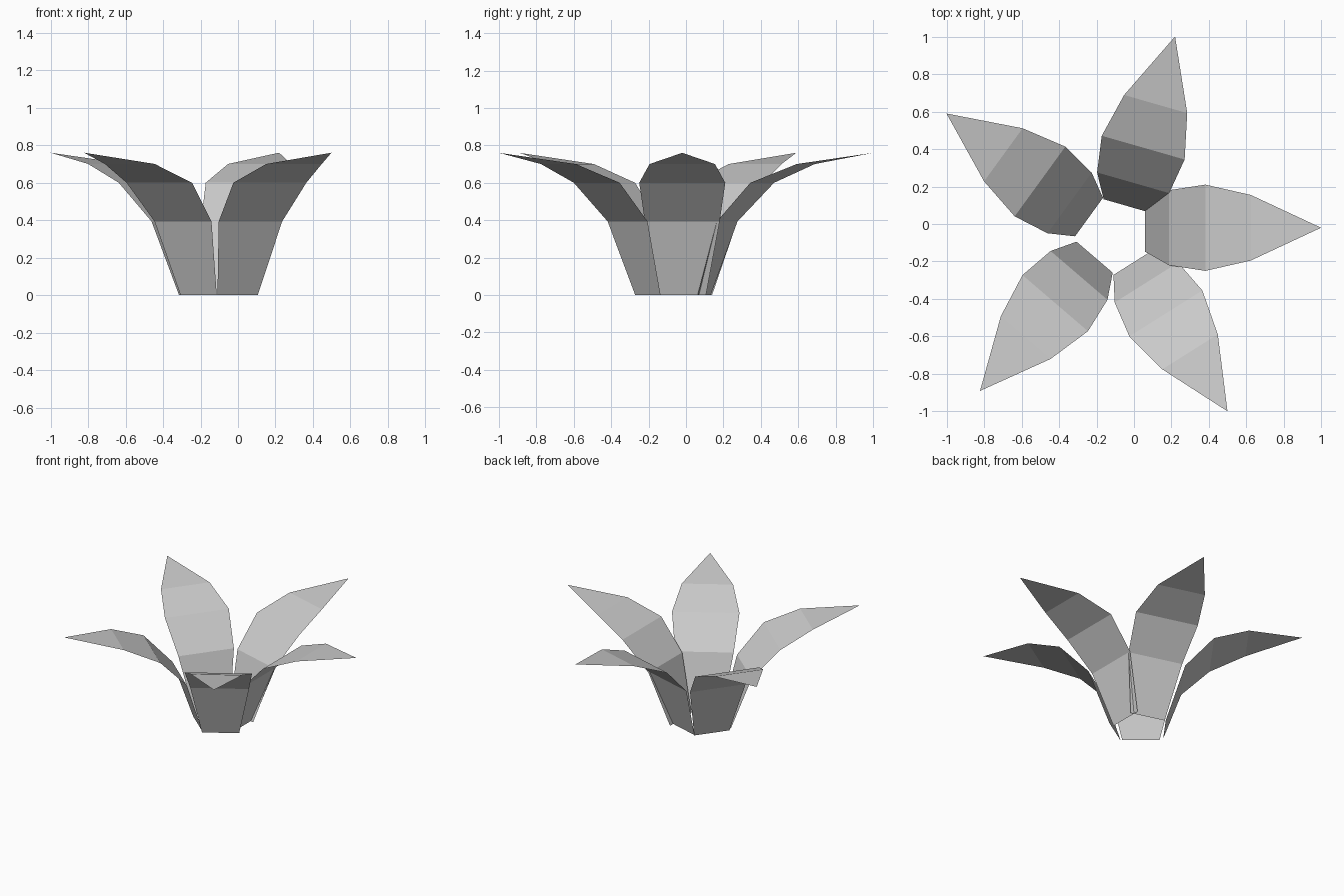
import bpy
import bmesh
from math import radians
from mathutils import Matrix

cube = bpy.data.objects.get("Cube")
if cube:
    bpy.data.objects.remove(cube, do_unlink=True)

# Plain grey for every petal
grey = bpy.data.materials.new("petal_grey")
grey.use_nodes = True
colour = (0.6, 0.6, 0.6, 1)
grey.diffuse_color = colour
grey.node_tree.nodes["Principled BSDF"].inputs["Base Color"].default_value = colour

# Petal cross-rows: distance outward, height, half width
ROWS = [(0, 0, 0.127), (0.128, 0.393, 0.2), (0.323, 0.6, 0.23), (0.565, 0.7, 0.175)]
TIP = (0.94, 0.76)


def add_petal(name, x, y, angle):
    """Single-sheet folded petal, growing outward from its base at (x, y)."""
    bm = bmesh.new()
    rows = [(bm.verts.new((d, w, z)), bm.verts.new((d, -w, z))) for d, z, w in ROWS]
    for (l0, r0), (l1, r1) in zip(rows, rows[1:]):
        bm.faces.new((l0, r0, r1, l1))
    tip = bm.verts.new((TIP[0], 0, TIP[1]))
    bm.faces.new((*rows[-1], tip))
    place = Matrix.Translation((x, y, 0)) @ Matrix.Rotation(radians(angle), 4, "Z")
    bm.transform(place)
    mesh = bpy.data.meshes.new(name)
    bm.to_mesh(mesh)
    bm.free()
    mesh.materials.append(grey)
    bpy.context.collection.objects.link(bpy.data.objects.new(name, mesh))


# Five petals in a slightly uneven ring
add_petal("left_petal", 0.058, -0.02, 0)
add_petal("back_petal", -0.04, 0.097, 74)
add_petal("back_right_petal", -0.24, 0.037, 144)
add_petal("front_right_petal", -0.21, -0.177, 229.4)
add_petal("front_petal", -0.002, -0.204, -57.8)
